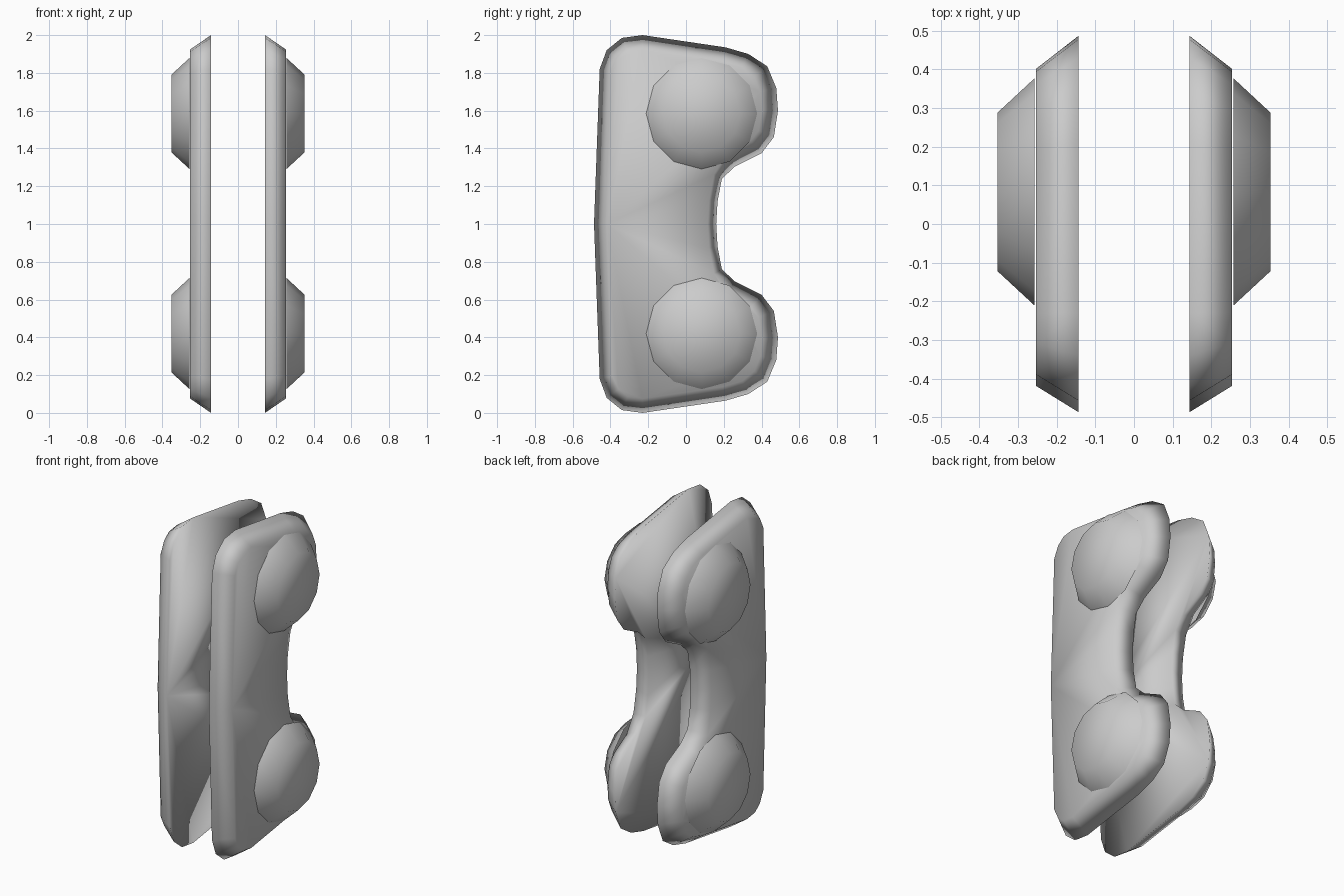
import bpy, bmesh, math
from mathutils import Vector

if "Cube" in bpy.data.objects:
    bpy.data.objects.remove(bpy.data.objects["Cube"])


def make_part(name, loops, closed):
    """Joins two (x, points) loops, caps the outer one (and the inner one if closed), mirrors across x."""
    bm = bmesh.new()
    base, cap = [[bm.verts.new((x, p[0], p[1])) for p in pts] for x, pts in loops]
    n = len(base)
    for i in range(n):
        j = (i + 1) % n
        bm.faces.new((base[i], base[j], cap[j], cap[i]))
    bm.faces.new(cap)
    if closed:
        bm.faces.new(base[::-1])
    for f in bm.faces:
        f.smooth = True
    mesh = bpy.data.meshes.new(name)
    bm.to_mesh(mesh)
    bm.free()
    ob = bpy.data.objects.new(name, mesh)
    bpy.context.collection.objects.link(ob)
    mod = ob.modifiers.new("mirror", 'MIRROR')
    mod.use_axis = (True, False, False)
    mod.use_mirror_merge = False


def inset(pts):
    """Offset a counter-clockwise outline inwards with mitred corners."""
    out = []
    n = len(pts)
    for i, p in enumerate(pts):
        a = (p - pts[i - 1]).normalized()
        b = (pts[(i + 1) % n] - p).normalized()
        na, nb = Vector((-a.y, a.x)), Vector((-b.y, b.x))
        m = (na + nb).normalized()
        if abs(p.y - 1) < 0.27 and p.x > 0:
            d = 0.045                       # waist
        else:
            d = 0.085 if p.x > 0.4 else 0.068 if p.x < -0.45 else 0.075
        out.append(p + m * (d / max(m.dot(na), 0.5)))
    return out


# Plate outline (y, z), upper half from the waist round to the front edge
half = [(0.16, 1.0), (0.167, 1.12), (0.19, 1.24), (0.26, 1.305), (0.40, 1.375),
        (0.465, 1.46), (0.487, 1.60), (0.478, 1.72), (0.43, 1.835), (0.33, 1.90),
        (0.21, 1.935), (-0.23, 2.0), (-0.34, 1.985), (-0.42, 1.92), (-0.457, 1.82),
        (-0.487, 1.0)]
outline = [Vector(p) for p in half]
outline += [Vector((y, 2 - z)) for y, z in reversed(half[1:-1])]

# Side plates
make_part("side_plate", [(0.143, outline), (0.253, inset(outline))], True)


def circle(z, r):
    return [(0.083 + r * math.cos(math.tau * i / 12), z + r * math.sin(math.tau * i / 12))
            for i in range(12)]


# Round tapered caps on the outer faces
for name, z in (("upper_round_cap", 1.585), ("lower_round_cap", 0.42)):
    make_part(name, [(0.257, circle(z, 0.294)), (0.353, circle(z, 0.205))], False)
